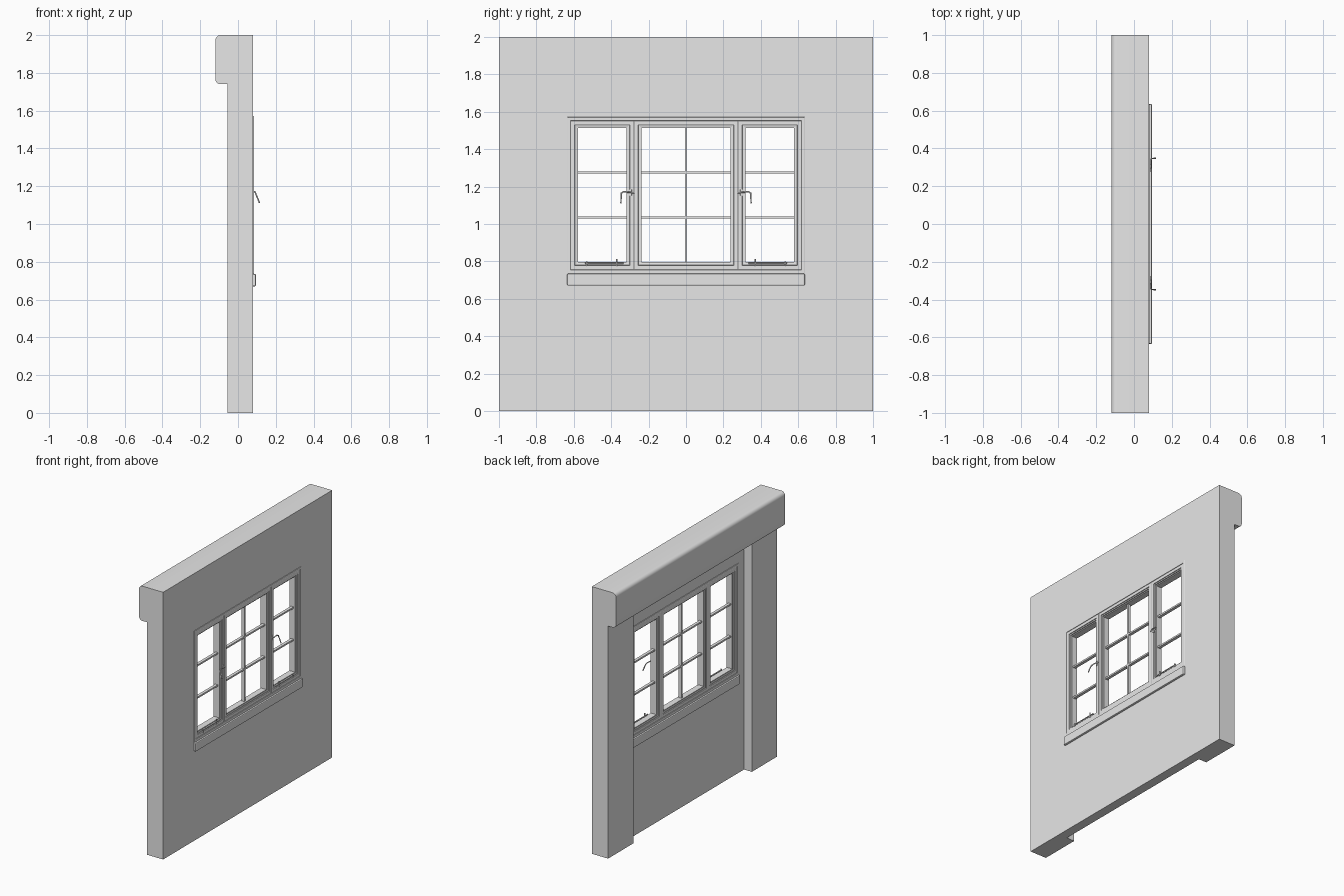
import bpy, bmesh, math
from mathutils import Vector

cube = bpy.data.objects.get("Cube")
if cube:
    bpy.data.objects.remove(cube, do_unlink=True)

grey = bpy.data.materials.new("plain grey")
grey.use_nodes = True
grey.diffuse_color = (0.8, 0.8, 0.8, 1)
grey.node_tree.nodes["Principled BSDF"].inputs["Base Color"].default_value = (0.8, 0.8, 0.8, 1)


def finish(name, bm, bevel=0, smooth=False):
    bmesh.ops.recalc_face_normals(bm, faces=bm.faces)
    mesh = bpy.data.meshes.new(name)
    bm.to_mesh(mesh)
    bm.free()
    mesh.materials.append(grey)
    ob = bpy.data.objects.new(name, mesh)
    bpy.context.collection.objects.link(ob)
    if bevel:
        mod = ob.modifiers.new("bevel", 'BEVEL')
        mod.width, mod.segments = bevel, 2
    if smooth:
        bpy.ops.object.select_all(action='DESELECT')
        ob.select_set(True)
        bpy.context.view_layer.objects.active = ob
        bpy.ops.object.shade_smooth_by_angle()
    return ob


def box(name, x, y, z, bevel=0):
    bm = bmesh.new()
    bmesh.ops.create_cube(bm, size=1)
    for v in bm.verts:
        v.co = [r[0] if c < 0 else r[1] for r, c in zip((x, y, z), v.co)]
    return finish(name, bm, bevel)


def ring(name, outer, inner, x0, x1, bevel=0):
    """Rectangular frame in the y-z plane; each rectangle is y0, y1, z0, z1."""
    bm = bmesh.new()
    loops = []
    for x in (x0, x1):
        for y0, y1, z0, z1 in (outer, inner):
            loops.append([bm.verts.new((x, y, z))
                          for y, z in ((y0, z0), (y1, z0), (y1, z1), (y0, z1))])
    a, b, c, d = loops
    for p, q in ((a, b), (b, d), (d, c), (c, a)):
        for i in range(4):
            j = (i + 1) % 4
            bm.faces.new((p[i], p[j], q[j], q[i]))
    return finish(name, bm, bevel)


def inset(r, w):
    return (r[0] + w, r[1] - w, r[2] + w, r[3] - w)


def rod(name, points, radius):
    curve = bpy.data.curves.new(name, 'CURVE')
    curve.dimensions = '3D'
    curve.bevel_depth, curve.bevel_resolution = radius, 2
    curve.use_fill_caps = True
    spline = curve.splines.new('POLY')
    spline.points.add(len(points) - 1)
    for p, co in zip(spline.points, points):
        p.co = (*co, 1)
    curve.materials.append(grey)
    ob = bpy.data.objects.new(name, curve)
    bpy.context.collection.objects.link(ob)


# Wall panel with its window opening, and the piers at both ends
BACK, FRONT, PIER, LINTEL = 0.01, 0.08, -0.055, -0.12
opening = (-0.633, 0.633, 0.735, 1.571)
ring("wall", (-1, 1, 0, 2), opening, BACK, FRONT)
for side, y in (("right", (-1, -0.7)), ("left", (0.7, 1))):
    box(side + "_pier", (PIER, BACK), y, (0, 1.74))

# Lintel blocks with rounded outer edges
R = 0.028
profile = [(BACK, 1.74), (BACK, 2)]
for cz, start in ((2 - R, 90), (1.74 + R, 180)):
    for k in range(6):
        t = math.radians(start + 18 * k)
        profile.append((LINTEL + R + R * math.cos(t), cz + R * math.sin(t)))
joints = (-1, -0.7, -0.2, 0.2, 0.7, 1)
for n, (y0, y1) in enumerate(zip(joints, joints[1:])):
    bm = bmesh.new()
    face = bm.faces.new([bm.verts.new((x, y0, z)) for x, z in profile])
    new = bmesh.ops.extrude_face_region(bm, geom=[face])["geom"]
    bmesh.ops.translate(bm, verts=[v for v in new if isinstance(v, bmesh.types.BMVert)],
                        vec=Vector((0, y1 - y0, 0)))
    finish("lintel_block_%d" % (n + 1), bm, smooth=True)

# Sill and outer window surround
box("window_sill", (-0.005, 0.095), (-0.635, 0.635), (0.67, 0.735), 0.006)
frame = (-0.618, 0.618, 0.756, 1.552)
ring("window_surround", opening, frame, 0.006, 0.084, 0.002)

# Three lights: fixed frame, stepped sash and glazing bars
for name, y0, y1 in (("right", -0.618, -0.278), ("middle", -0.278, 0.278), ("left", 0.278, 0.618)):
    unit = (y0, y1, 0.756, 1.552)
    sash = inset(unit, 0.023)
    bead = inset(sash, 0.01)
    pane = inset(bead, 0.007)
    ring(name + "_frame", unit, sash, 0.009, 0.081, 0.002)
    ring(name + "_sash", sash, bead, 0.014, 0.076, 0.002)
    ring(name + "_bead", bead, pane, 0.022, 0.068)
    for k, z in enumerate((1.035, 1.276)):
        box("%s_cross_bar_%d" % (name, k + 1), (0.034, 0.056), pane[:2], (z - 0.006, z + 0.006))
    if name == "middle":
        box("middle_upright_bar", (0.034, 0.056), (-0.006, 0.006), pane[2:])

# Handles and stays, mirrored on the two opening lights
for side, s in (("right", -1), ("left", 1)):
    box(side + "_handle_plate", (0.074, 0.085), sorted((s * 0.29, s * 0.302)), (1.15, 1.185), 0.002)
    rod(side + "_handle", [(0.08, s * 0.296, 1.17), (0.09, s * 0.296, 1.17), (0.088, s * 0.335, 1.172),
                           (0.092, s * 0.346, 1.165), (0.114, s * 0.348, 1.112)], 0.004)
    rod(side + "_catch", [(0.083, s * 0.275, 1.168), (0.083, s * 0.3, 1.168)], 0.004)
    rod(side + "_stay", [(0.082, s * 0.54, 0.79), (0.082, s * 0.335, 0.79)], 0.004)
    for k, y in enumerate((0.37, 0.53)):
        rod("%s_stay_peg_%d" % (side, k + 1), [(0.082, s * y, 0.775), (0.082, s * y, 0.812 - 0.012 * k)], 0.004)
